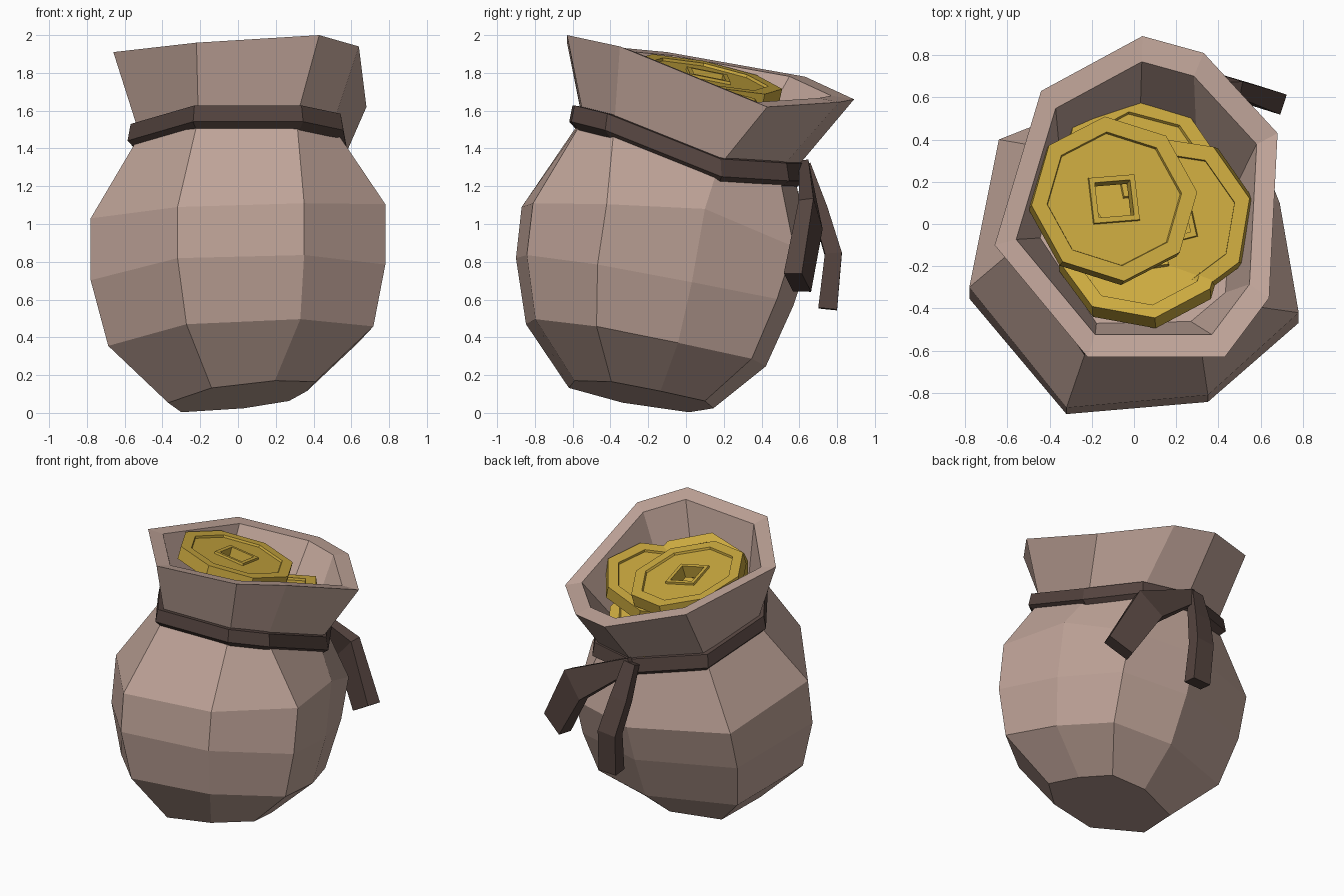
import bpy, bmesh, math
from mathutils import Vector, Matrix, Euler

cube = bpy.data.objects.get("Cube")
if cube:
    bpy.data.objects.remove(cube, do_unlink=True)


def material(name, rgb):
    mat = bpy.data.materials.new(name)
    mat.use_nodes = True
    mat.diffuse_color = (*rgb, 1)
    mat.node_tree.nodes["Principled BSDF"].inputs["Base Color"].default_value = (*rgb, 1)
    return mat


cloth = material("dusty cloth", (0.53, 0.375, 0.32))
leather = material("dark leather", (0.09, 0.058, 0.05))
gold = material("gold", (0.6, 0.4, 0.05))


def loft(name, rings, mat, loop=False):
    """Skin equal-length rings; either cap both ends or join last to first."""
    bm = bmesh.new()
    rows = [[bm.verts.new(p) for p in ring] for ring in rings]
    pairs = list(zip(rows, rows[1:]))
    if loop:
        pairs.append((rows[-1], rows[0]))
    else:
        bm.faces.new(rows[0])
        bm.faces.new(rows[-1])
    n = len(rows[0])
    for a, b in pairs:
        for i in range(n):
            j = (i + 1) % n
            bm.faces.new((a[i], a[j], b[j], b[i]))
    bmesh.ops.recalc_face_normals(bm, faces=bm.faces)
    mesh = bpy.data.meshes.new(name)
    bm.to_mesh(mesh)
    bm.free()
    mesh.materials.append(mat)
    obj = bpy.data.objects.new(name, mesh)
    bpy.context.collection.objects.link(obj)
    return obj


def scaled(ring, factor, centre, dz=0):
    c = Vector(centre)
    return [c + (Vector(p) - c) * factor + Vector((0, 0, dz)) for p in ring]


# Outlines run around the pouch, starting at the front
belly = [(-.32, -.87, 1.09), (.35, -.81, 1.11), (.78, -.42, 1.105), (.69, .10, 1.08),
         (.50, .57, .88), (.02, .66, .84), (-.64, .40, .87), (-.78, -.30, 1.03)]
neck = [(-.21, -.55, 1.56), (.31, -.54, 1.56), (.50, -.38, 1.52), (.54, .17, 1.30),
        (.34, .49, 1.28), (.03, .57, 1.28), (-.41, .36, 1.35), (-.52, -.08, 1.47)]
rim = [(-.22, -.63, 1.96), (.43, -.63, 2.0), (.64, -.35, 1.94), (.68, .43, 1.62),
       (.33, .81, 1.645), (.04, .89, 1.66), (-.44, .63, 1.78), (-.66, -.10, 1.91)]
neck_centre = (.02, .02, 1.42)
rim_centre = (.02, .08, 1.79)


def belly_ring(sx, sy, dx, dy, z, slope_x, slope_y):
    """Scaled and shifted belly outline laid on a tilted plane."""
    ring = []
    for x, y, _ in belly:
        px, py = x * sx + dx, y * sy + dy
        ring.append((px, py, max(0, z + slope_x * px + slope_y * py)))
    return ring


# Pouch: belly, gathered neck, flared collar with a thick lip and inner wall
loft("pouch", [
    belly_ring(.50, .50, .02, -.185, .045, .13, -.17),
    belly_ring(.90, .83, .015, -.125, .325, .06, -.19),
    belly_ring(1, .96, 0, -.065, .67, .04, -.18),
    belly,
    neck,
    rim,
    scaled(rim, .85, rim_centre),
    scaled(neck, .86, neck_centre),
], cloth)

# Neck tie
loft("neck_tie", [
    scaled(neck, .97, neck_centre, .06),
    scaled(neck, 1.09, neck_centre, .055),
    scaled(neck, 1.12, neck_centre, -.035),
    scaled(neck, 1.02, neck_centre, -.085),
], leather, loop=True)


# Loose tie ends, widening away from the knot
def tie_end(name, path, widths, depths, facing):
    pts = [Vector(p) for p in path]
    rings = []
    for i, p in enumerate(pts):
        tangent = (pts[min(i + 1, len(pts) - 1)] - pts[max(i - 1, 0)]).normalized()
        side = tangent.cross(Vector(facing)).normalized()
        out = side.cross(tangent)
        rings.append([p + side * a * widths[i] / 2 + out * b * depths[i] / 2
                      for a, b in ((-1, -1), (1, -1), (1, 1), (-1, 1))])
    loft(name, rings, leather)


tie_end("hanging_tie_end",
        [(.0, .63, 1.31), (.03, .71, 1.07), (.07, .78, .84), (.08, .75, .55)],
        (.09, .13, .14, .14), (.06, .08, .09, .1), (0, 1, 0))
tie_end("side_tie_end",
        [(.0, .63, 1.30), (.43, .66, 1.05), (.63, .59, .69)],
        (.09, .23, .19), (.05, .08, .1), (.3, .95, 0))


# Coins: eight-sided discs with a sunken face and a square hole
def coin_ring(radius, z, square=False):
    ring = []
    for k in range(8):
        a = k * math.pi / 4
        c, s = math.cos(a), math.sin(a)
        r = radius / max(abs(c), abs(s)) if square else radius
        ring.append((r * c, r * s, z))
    return ring


def coin(name, centre, tilt):
    half, sunk = .045, .03
    top = [coin_ring(.40, half), coin_ring(.325, half), coin_ring(.32, sunk),
           coin_ring(.112, sunk, True), coin_ring(.11, half, True),
           coin_ring(.085, half, True)]
    bottom = [[(x, y, -z) for x, y, z in ring] for ring in reversed(top)]
    obj = loft(name, top + bottom, gold, loop=True)
    obj.matrix_world = Matrix.Translation(centre) @ Euler(tilt).to_matrix().to_4x4()


coin("top_coin", (-.10, .11, 1.75), (-.2, .18, .08))
coin("side_coin", (.18, .02, 1.60), (-.15, -.22, .25))
coin("back_coin", (.03, .22, 1.53), (-.42, .25, .1))
coin("front_coin", (.04, -.14, 1.57), (-.58, .05, .15))
